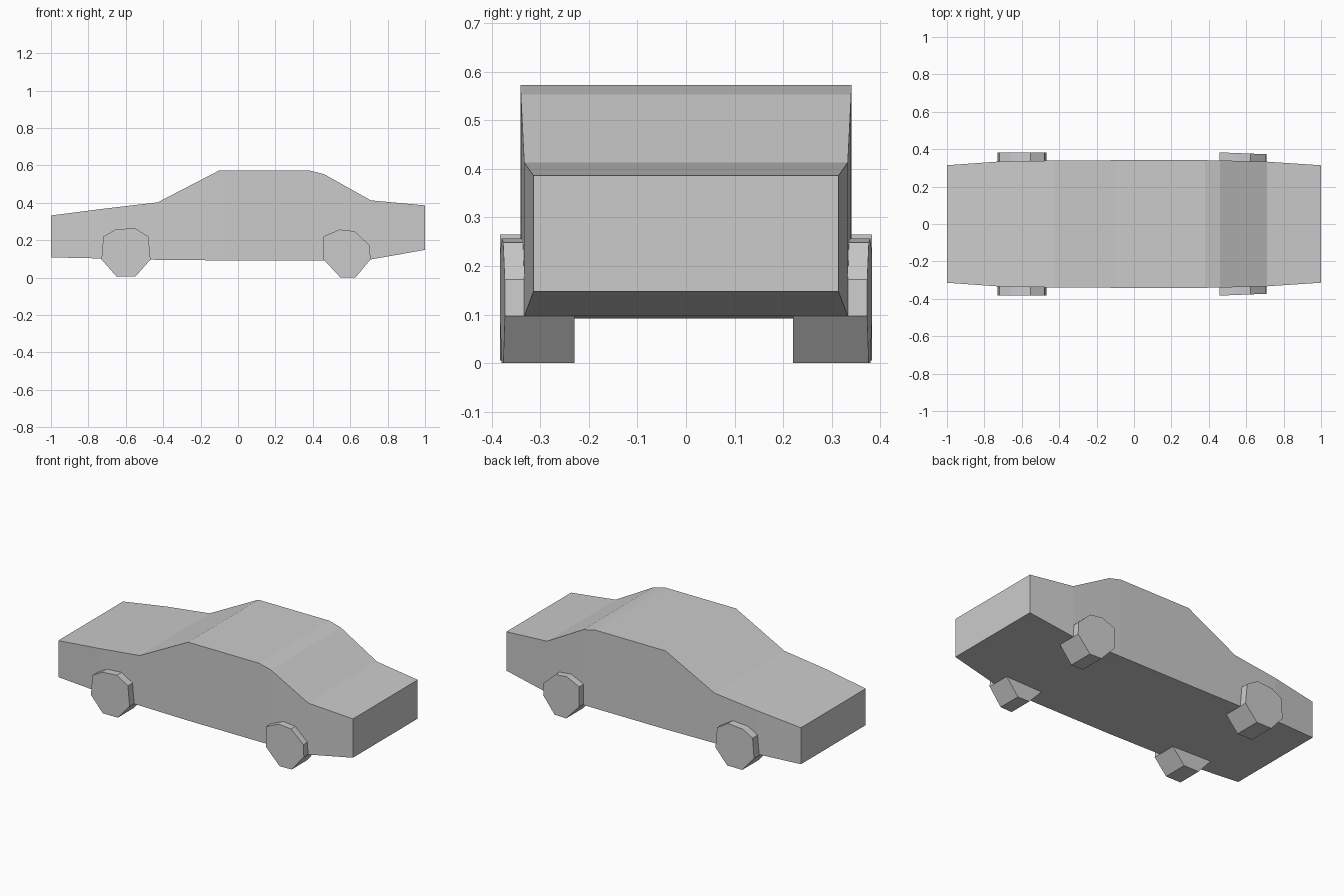
import bpy, bmesh

if "Cube" in bpy.data.objects:
    bpy.data.objects.remove(bpy.data.objects["Cube"])


def finish(name, bm):
    bmesh.ops.recalc_face_normals(bm, faces=bm.faces)
    mesh = bpy.data.meshes.new(name)
    bm.to_mesh(mesh)
    bm.free()
    obj = bpy.data.objects.new(name, mesh)
    bpy.context.collection.objects.link(obj)
    return obj


def loft(name, rings):
    """Skin closed rings in order and cap both ends."""
    bm = bmesh.new()
    loops = [[bm.verts.new(p) for p in ring] for ring in rings]
    for a, b in zip(loops, loops[1:]):
        n = len(a)
        for i in range(n):
            j = (i + 1) % n
            bm.faces.new((a[i], a[j], b[j], b[i]))
    bm.faces.new(loops[0])
    bm.faces.new(loops[-1])
    return finish(name, bm)


# Body stations: x, half width, bottom z, top z
stations = [
    (-1.0, .314, .108, .332),
    (-.72, .334, .102, .368),
    (-.43, .339, .095, .402),
    (-.10, .341, .092, .573),
    (.38, .341, .092, .573),
    (.46, .340, .092, .553),
    (.71, .333, .097, .413),
    (1.0, .314, .148, .386),
]
loft("car_body", [[(x, -w, lo), (x, w, lo), (x, w, hi), (x, -w, hi)]
                  for x, w, lo, hi in stations])

# Irregular eight-sided wheel outlines: x, z
front_outline = [(-.73, .097), (-.72, .22), (-.655, .257), (-.553, .265),
                 (-.479, .22), (-.468, .096), (-.548, .006), (-.65, .006)]
rear_outline = [(.457, .097), (.457, .22), (.543, .257), (.623, .248),
                (.705, .172), (.708, .097), (.628, 0), (.548, 0)]

# Wheels on both sides; the rear pair tapers slightly toward the tail
for label, outline, taper in (("front", front_outline, 0), ("rear", rear_outline, .04)):
    for side, sign, inner in (("left", 1, .22), ("right", -1, .23)):
        inside = [(x, sign * inner, z) for x, z in outline]
        outside = [(x, sign * (.383 - taper * (x - outline[0][0])), z)
                   for x, z in outline]
        loft(f"{label}_{side}_wheel", [inside, outside])
